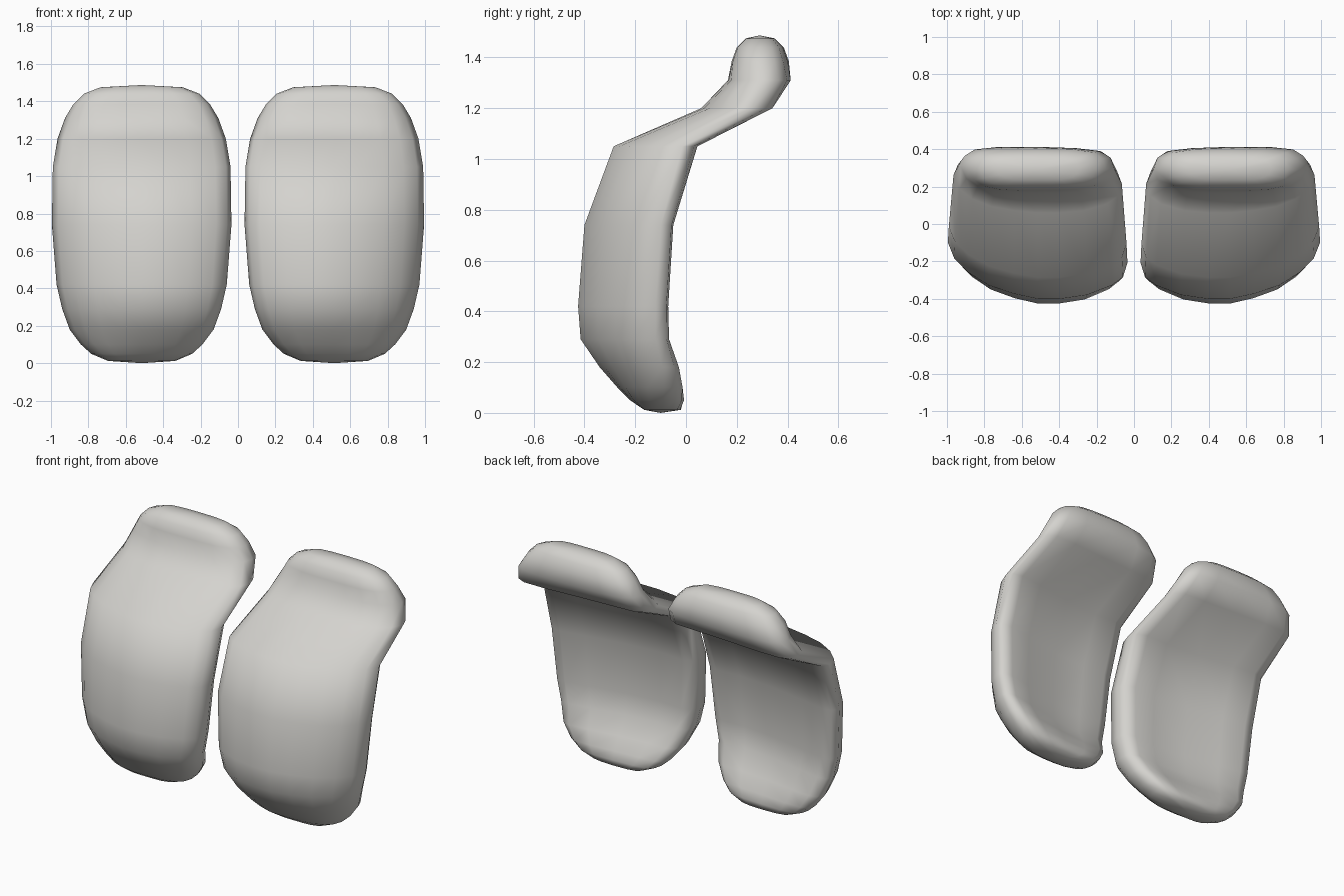
import bpy, bmesh

# one soft off-white colour
mat = bpy.data.materials.new("warm light grey")
mat.diffuse_color = (0.66, 0.65, 0.62, 1)

# rows up the pad: height, front y, back y, half width, wrap (0 = plain cushion, 1 = wrapped shin)
ROWS = [
    (0.012, -0.165, -0.02, 0.18, 0.0),
    (0.05, -0.22, 0.0, 0.27, 0.25),
    (0.10, -0.27, 0.0, 0.325, 0.5),
    (0.18, -0.34, -0.02, 0.385, 0.75),
    (0.29, -0.415, -0.065, 0.425, 0.95),
    (0.42, -0.425, -0.07, 0.455, 1.0),
    (0.74, -0.40, -0.05, 0.48, 1.0),
    (1.05, -0.285, 0.05, 0.475, 0.85),
    (1.20, 0.06, 0.355, 0.45, 0.5),
    (1.31, 0.165, 0.42, 0.41, 0.15),
    (1.385, 0.18, 0.405, 0.365, 0.0),
    (1.44, 0.20, 0.385, 0.31, 0.0),
    (1.475, 0.235, 0.35, 0.22, 0.0),
]
# cross-section: sideways position, depth when wrapped, depth when plain (0 = front, 1 = back)
SECTION = [
    (-1.0, 0.55, 0.5), (-0.95, 0.33, 0.28), (-0.83, 0.21, 0.12), (-0.55, 0.06, 0.02),
    (-0.25, 0.0, 0.0), (0.0, 0.0, 0.0), (0.27, 0.08, 0.0), (0.55, 0.21, 0.02),
    (0.78, 0.41, 0.1), (0.93, 0.62, 0.25), (1.0, 0.86, 0.5),
    (0.95, 0.98, 0.75), (0.82, 1.0, 0.9), (0.5, 0.92, 0.98), (0.0, 0.8, 1.0),
    (-0.5, 0.74, 0.98), (-0.82, 0.77, 0.9), (-0.95, 0.71, 0.75),
]
CENTRE = 0.515


def shin_pad(name, side):
    bm = bmesh.new()
    rings = []
    for z, front, back, half, wrap in ROWS:
        ring = []
        for u, wrapped, plain in SECTION:
            depth = wrapped * wrap + plain * (1 - wrap)
            ring.append(bm.verts.new((side * (CENTRE + u * half),
                                      front + (back - front) * depth, z)))
        rings.append(ring)
    # walls between neighbouring rows
    n = len(SECTION)
    for low, high in zip(rings, rings[1:]):
        for i in range(n):
            j = (i + 1) % n
            bm.faces.new((low[i], low[j], high[j], high[i]))
    # slightly domed ends
    for ring, y, z in ((rings[0], -0.1, 0.0), (rings[-1], 0.29, 1.487)):
        tip = bm.verts.new((side * CENTRE, y, z))
        for i in range(n):
            bm.faces.new((ring[i], ring[(i + 1) % n], tip))
    bmesh.ops.recalc_face_normals(bm, faces=bm.faces)
    for f in bm.faces:
        f.smooth = True
    mesh = bpy.data.meshes.new(name)
    bm.to_mesh(mesh)
    bm.free()
    mesh.materials.append(mat)
    bpy.context.collection.objects.link(bpy.data.objects.new(name, mesh))


shin_pad("right_shin_pad", 1)
shin_pad("left_shin_pad", -1)
